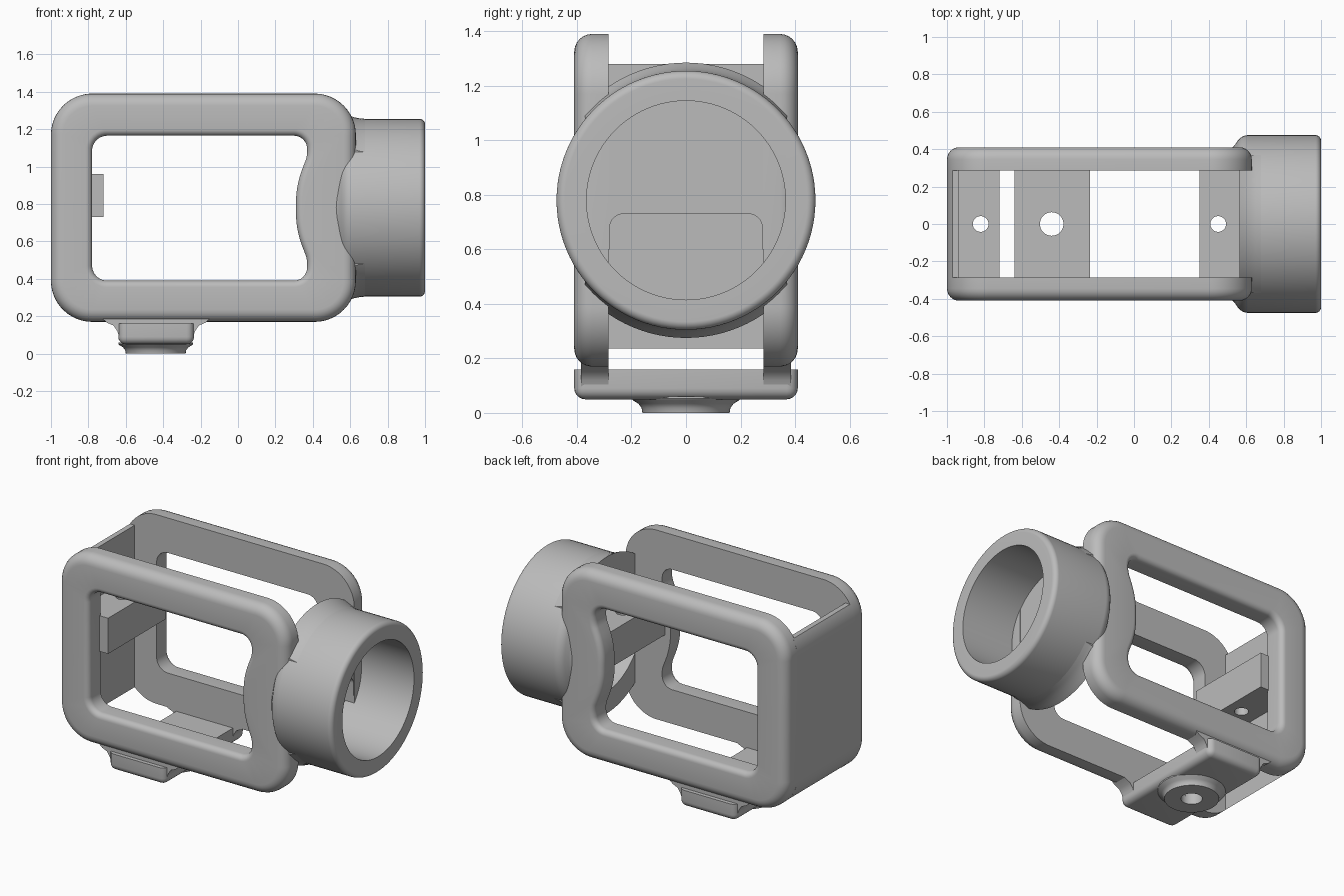
import bpy, bmesh
from math import pi, sin, cos, sqrt, radians
from mathutils import Vector

old = bpy.data.objects.get("Cube")
if old:
    bpy.data.objects.remove(old, do_unlink=True)

GREY = bpy.data.materials.new("light grey plastic")
GREY.use_nodes = True
COLOUR = (0.5, 0.5, 0.5, 1)
GREY.diffuse_color = COLOUR
GREY.node_tree.nodes["Principled BSDF"].inputs["Base Color"].default_value = COLOUR

MID = 0.78       # height of the ring axis
GAP = 0.285      # half width of the space between the side frames
OUT = 0.41       # half width over the side frames
BORE = 0.365     # inner radius of the ring
MOUNT_X = -0.44  # centre of the foot


def finish(name, bm):
    bmesh.ops.remove_doubles(bm, verts=bm.verts, dist=1e-5)
    bmesh.ops.recalc_face_normals(bm, faces=bm.faces)
    mesh = bpy.data.meshes.new(name)
    bm.to_mesh(mesh)
    bm.free()
    mesh.materials.append(GREY)
    ob = bpy.data.objects.new(name, mesh)
    bpy.context.collection.objects.link(ob)
    return ob


def rounded(corners, steps=8):
    """Outline through (a, b, radius) corners, each rounded by its radius."""
    pts = []
    for i, (a, b, r) in enumerate(corners):
        p = Vector((a, b))
        if r == 0:
            pts.append(p)
            continue
        u = (Vector(corners[i - 1][:2]) - p).normalized()
        v = (Vector(corners[(i + 1) % len(corners)][:2]) - p).normalized()
        half = u.angle(v) / 2
        t = r * cos(half) / sin(half)
        c = p + (u + v).normalized() * (r / sin(half))
        s, e = p + u * t - c, p + v * t - c
        pts += [c + s.lerp(e, k / steps).normalized() * r for k in range(steps + 1)]
    return pts


def offset(pts, d):
    """Move a clockwise outline inward by d (outward when negative)."""
    res = []
    for i, p in enumerate(pts):
        a = (p - pts[i - 1]).normalized()
        b = (pts[(i + 1) % len(pts)] - p).normalized()
        t = (a + b).normalized()
        res.append(p + Vector((t.y, -t.x)) * (d / max(t.dot(a), 0.5)))
    return res


def skin(bm, rows, wrap=False):
    for i in range(len(rows) if wrap else len(rows) - 1):
        lo, hi = rows[i], rows[(i + 1) % len(rows)]
        n = len(lo)
        for j in range(n):
            k = (j + 1) % n
            bm.faces.new((lo[j], lo[k], hi[k], hi[j]))


def prism(name, pts, axis, lo, hi):
    bm = bmesh.new()
    rows = []
    for t in (lo, hi):
        place = (lambda p: (p[0], t, p[1])) if axis == "y" else (lambda p: (t, p[0], p[1]))
        rows.append([bm.verts.new(place(p)) for p in pts])
    skin(bm, rows)
    for row in rows:
        bm.faces.new(row)
    return finish(name, bm)


def lathe(name, profile, axis, steps=96):
    """Spin a closed (along, radius) profile about the ring or foot axis."""
    bm = bmesh.new()
    rows = []
    for i in range(steps):
        c, s = cos(2 * pi * i / steps), sin(2 * pi * i / steps)
        rows.append([bm.verts.new((t, r * c, MID + r * s) if axis == "x"
                                  else (MOUNT_X + r * c, r * s, t)) for t, r in profile])
    skin(bm, rows, wrap=True)
    return finish(name, bm)


def box(name, lo, hi, bevel=0, rule=None):
    bm = bmesh.new()
    bmesh.ops.create_cube(bm, size=1)
    for v in bm.verts:
        v.co = [l + (c + 0.5) * (h - l) for l, h, c in zip(lo, hi, v.co)]
    if bevel:
        edges = [e for e in bm.edges if rule(e)]
        bmesh.ops.bevel(bm, geom=edges, offset=bevel, segments=5, profile=0.5, affect="EDGES")
    return finish(name, bm)


def rod(name, x, r, lo, hi):
    bm = bmesh.new()
    bmesh.ops.create_cone(bm, cap_ends=True, segments=48, radius1=r, radius2=r, depth=hi - lo)
    bmesh.ops.translate(bm, verts=bm.verts, vec=(x, 0, (lo + hi) / 2))
    return finish(name, bm)


def combine(ob, cutter, operation="DIFFERENCE"):
    mod = ob.modifiers.new("cut", "BOOLEAN")
    mod.operation, mod.solver, mod.object = operation, "EXACT", cutter
    bpy.context.view_layer.objects.active = ob
    bpy.ops.object.modifier_apply(modifier=mod.name)
    bpy.data.objects.remove(cutter, do_unlink=True)


def side_frame(name, side):
    """Rounded plate with a window; only its outward edges are softened."""
    outer = rounded([(-1, 0.17, 0.22), (-1, 1.39, 0.22), (0.63, 1.39, 0.22), (0.63, 0.17, 0.22)], 14)
    window = rounded([(-0.78, 0.39, 0.08), (-0.78, 1.165, 0.08), (0.365, 1.165, 0.07),
                      (0.372, 1.06, 0.15), (0.31, 0.9, 0.5), (0.31, 0.66, 0.5),
                      (0.372, 0.5, 0.15), (0.365, 0.39, 0.07)])
    bm = bmesh.new()
    ends = ([], [])
    for outline, soft, way in ((outer, 0.065, 1), (window, 0.035, -1)):
        layers = [(0, GAP)]
        for k in range(7):
            a = k / 6 * pi / 2
            layers.append((soft * (1 - cos(a)), OUT - soft * (1 - sin(a))))
        rows = [[bm.verts.new((p.x, side * y, p.y)) for p in offset(outline, way * d)]
                for d, y in layers]
        skin(bm, rows)
        for end, row in zip(ends, (rows[0], rows[-1])):
            end += [bm.edges.get((row[j - 1], row[j])) for j in range(len(row))]
    for end in ends:
        bmesh.ops.triangle_fill(bm, use_beauty=True, edges=end, normal=(0, 1, 0))
    return finish(name, bm)


# Side frames and the blends from them down to the foot
flare = [(-0.74, 0.2), (-0.7, 0.165), (-0.665, 0.15), (-0.645, 0.12), (-0.635, 0.09)]
flare += [(2 * MOUNT_X - x + 0.005, z) for x, z in reversed(flare)]
for label, side in (("right", -1), ("left", 1)):
    side_frame(label + "_frame" if side > 0 else "front_frame", side).name = (
        "back_frame" if side > 0 else "front_frame")
    prism("foot_blend", flare, "y", *sorted((side * GAP, side * 0.385)))

# Closed end wall, following the rounded corners of the frames
wall = [(-0.937, 0.236)]
for k in range(13):
    z = 0.24 + k / 12 * 0.15
    wall.append((-0.78 - sqrt(0.22 ** 2 - (0.39 - z) ** 2), z))
for k in range(13):
    z = 1.17 + k / 12 * 0.11
    wall.append((-0.78 - sqrt(0.22 ** 2 - (z - 1.17) ** 2), z))
wall.append((-0.937, 1.28))
prism("end_wall", wall, "y", -GAP - 0.01, GAP + 0.01)

# Cross bars with a screw hole in each
for name, lo, hi, hole in (("end_bar", -0.95, -0.72, -0.82), ("ring_bar", 0.35, 0.58, 0.45)):
    bar = box(name, (lo, -GAP - 0.01, 0.73), (hi, GAP + 0.01, 0.96))
    combine(bar, rod("hole", hole, 0.042, 0.6, 1.1))

# Ring, with the space between the frames cut from its inner end
ring = lathe("ring", rounded([(0.5, BORE, 0), (0.5, 0.4, 0), (0.53, 0.41, 0.05),
                              (0.575, 0.475, 0.07), (1, 0.475, 0.03), (1, BORE, 0)]), "x")
combine(ring, box("space", (0.3, -GAP, 0), (0.565, GAP, 2)))

# Flared collar where the ring meets the frames
collar = lathe("collar", [(0.565, 0.4), (0.565, 0.505), (0.59, 0.495), (0.62, 0.484),
                          (0.65, 0.478), (0.69, 0.474), (0.69, 0.4)], "x")
combine(collar, box("slab", (0.5, -0.37, 0), (0.8, 0.37, 2)), "INTERSECT")

# Wall closing the upper part of the bore, above a round-cornered opening
arch = [(0.43 * cos(radians(a)), MID + 0.43 * sin(radians(a)), 0) for a in range(50, 131, 5)]
arch += [(-0.335, 0.95, 0), (-0.335, 0.6, 0), (-0.28, 0.6, 0), (-0.28, 0.73, 0.05),
         (0.28, 0.73, 0.05), (0.28, 0.6, 0), (0.335, 0.6, 0), (0.335, 0.95, 0)]
prism("bore_wall", rounded(arch), "x", 0.566, 0.628)

# Foot block with softened lower edges, and its flared boss
foot = box("foot", (-0.64, -OUT, 0.05), (-0.235, OUT, 0.16), 0.04,
           lambda e: min(v.co.z for v in e.verts) < 0.1)
combine(foot, rod("hole", MOUNT_X, 0.063, -0.1, 0.3))
lathe("foot_boss", [(0, 0.063), (0, 0.16), (0.018, 0.163), (0.034, 0.175),
                    (0.046, 0.195), (0.052, 0.2), (0.06, 0.2), (0.06, 0.063)], "z", 64)

# Smooth shading with crisp edges kept
bpy.ops.object.select_all(action="DESELECT")
for ob in bpy.context.collection.objects:
    if ob.type == "MESH" and GREY.name in ob.data.materials:
        ob.select_set(True)
        bpy.context.view_layer.objects.active = ob
bpy.ops.object.shade_smooth_by_angle(angle=radians(35))
